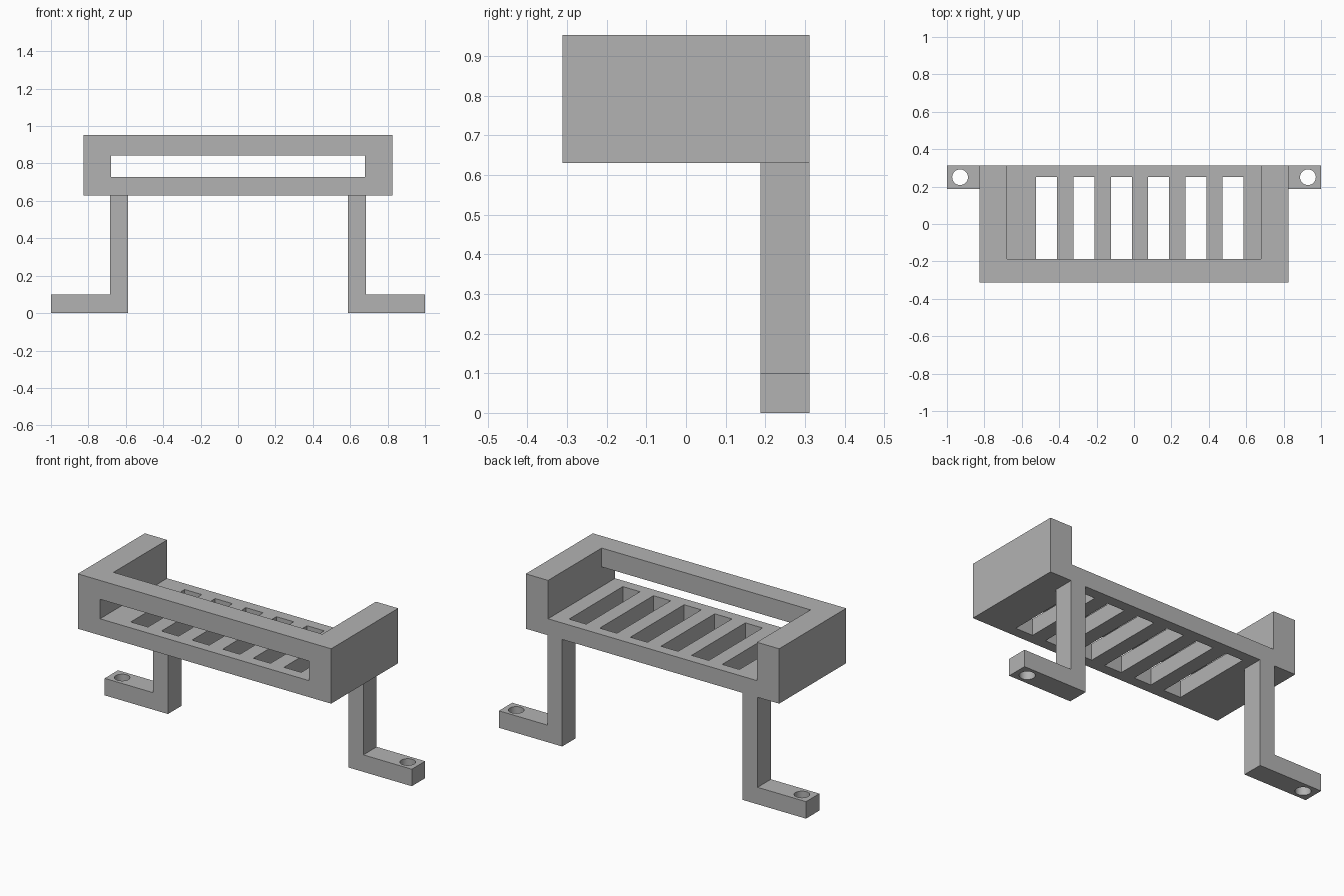
import bpy
import bmesh
from mathutils import Matrix, Vector

if "Cube" in bpy.data.objects:
    bpy.data.objects.remove(bpy.data.objects["Cube"], do_unlink=True)

# One plain grey material
GREY = (0.45, 0.45, 0.45, 1.0)
grey = bpy.data.materials.new("plain_grey")
grey.use_nodes = True
grey.diffuse_color = GREY
grey.node_tree.nodes["Principled BSDF"].inputs["Base Color"].default_value = GREY


def finish(name, bm):
    bmesh.ops.recalc_face_normals(bm, faces=bm.faces)
    mesh = bpy.data.meshes.new(name)
    bm.to_mesh(mesh)
    bm.free()
    mesh.materials.append(grey)
    obj = bpy.data.objects.new(name, mesh)
    bpy.context.collection.objects.link(obj)
    return obj


def box(name, low, high):
    low, high = Vector(low), Vector(high)
    bm = bmesh.new()
    bmesh.ops.create_cube(
        bm, size=1,
        matrix=Matrix.Translation((low + high) / 2) @ Matrix.Diagonal((*(high - low), 1)))
    return finish(name, bm)


def cut(target, cutter):
    cutter.hide_render = True
    mod = target.modifiers.new("cut", "BOOLEAN")
    mod.operation, mod.solver, mod.object = "DIFFERENCE", "EXACT", cutter
    bpy.context.view_layer.objects.active = target
    bpy.ops.object.modifier_apply(modifier=mod.name)
    bpy.data.objects.remove(cutter, do_unlink=True)


# Main dimensions
HALF_W, HALF_D = 0.825, 0.312
BASE, FLOOR, TOP = 0.63, 0.727, 0.953
INNER_W, INNER_FRONT = 0.68, -0.187

# Tray: block hollowed from above and behind, with a front window
tray = box("tray", (-HALF_W, -HALF_D, BASE), (HALF_W, HALF_D, TOP))
cut(tray, box("hollow_cutter", (-INNER_W, INNER_FRONT, FLOOR), (INNER_W, 0.5, 1.2)))
cut(tray, box("window_cutter", (-INNER_W, -0.5, FLOOR), (INNER_W, 0, 0.842)))

# Floor vents
for i in range(6):
    x = -0.467 + 0.1995 * i
    cut(tray, box("vent_cutter", (x - 0.056, -0.25, 0.5), (x + 0.056, 0.25, 0.78)))


# Mounting brackets: extruded L profile with a screw hole in the foot
def bracket(name, side):
    profile = [(0.588, 0), (1, 0), (1, 0.1), (0.685, 0.1), (0.685, BASE), (0.588, BASE)]
    bm = bmesh.new()
    face = bm.faces.new([bm.verts.new((side * x, 0.188, z)) for x, z in profile])
    ext = bmesh.ops.extrude_face_region(bm, geom=[face])
    verts = [v for v in ext["geom"] if isinstance(v, bmesh.types.BMVert)]
    bmesh.ops.translate(bm, verts=verts, vec=(0, HALF_D - 0.188, 0))
    obj = finish(name, bm)

    hole = bmesh.new()
    bmesh.ops.create_cone(
        hole, cap_ends=True, segments=32, radius1=0.042, radius2=0.042, depth=0.4,
        matrix=Matrix.Translation((side * 0.93, 0.25, 0.05)))
    cut(obj, finish("hole_cutter", hole))

    bpy.ops.object.select_all(action="DESELECT")
    obj.select_set(True)
    bpy.context.view_layer.objects.active = obj
    bpy.ops.object.shade_smooth_by_angle()


bracket("left_bracket", 1)
bracket("right_bracket", -1)
